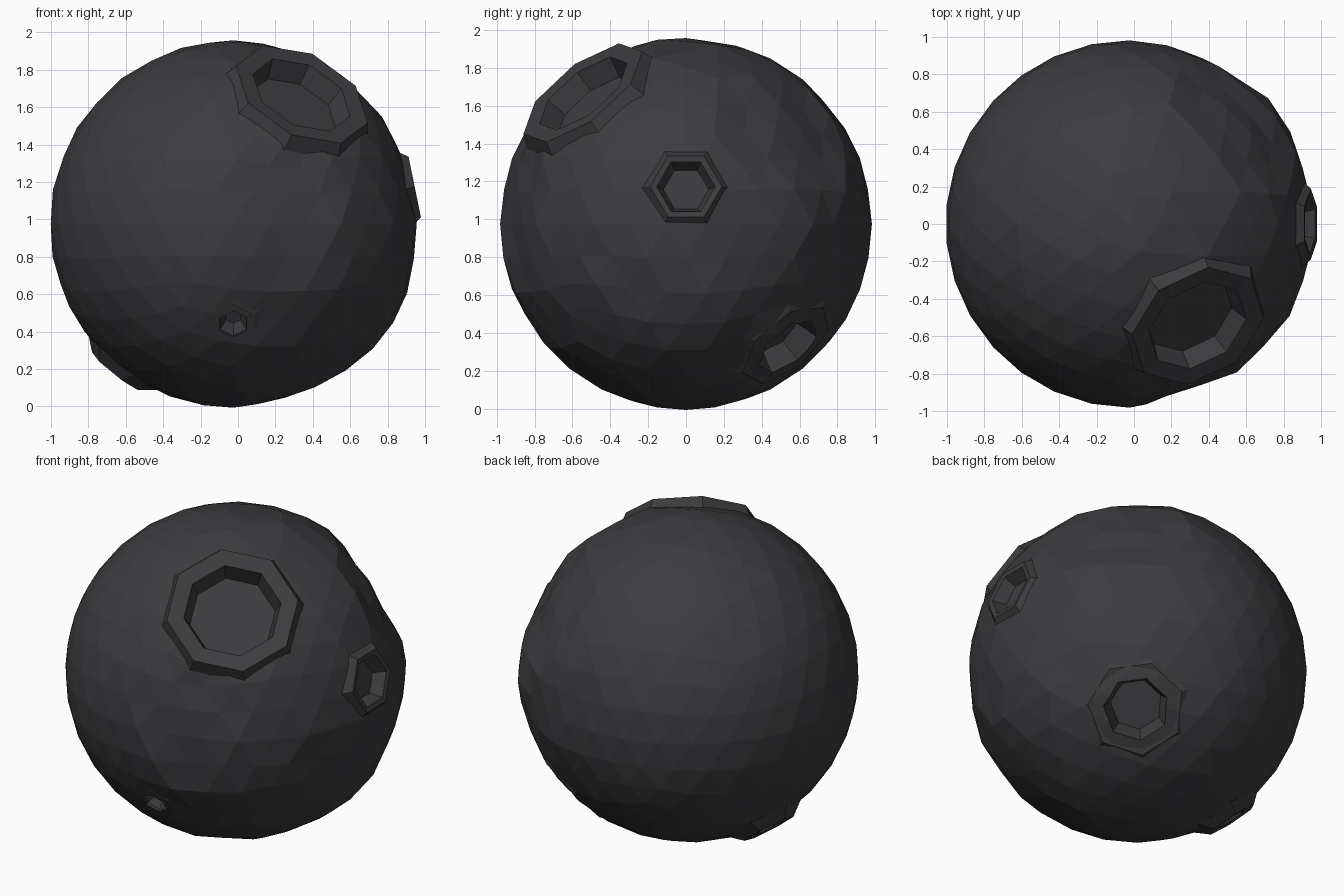
import bpy, bmesh, math, random
from mathutils import Vector, Matrix

if "Cube" in bpy.data.objects:
    bpy.data.objects.remove(bpy.data.objects["Cube"])

random.seed(4)
C = Vector((-0.025, 0, 0.975))
R = 0.982
mat = bpy.data.materials.new("dark_rock")
mat.diffuse_color = (0.045, 0.045, 0.05, 1)
mat.use_nodes = True
mat.node_tree.nodes["Principled BSDF"].inputs["Base Color"].default_value = mat.diffuse_color

# direction, sides, roll, rim height, base r, rim r, opening r, floor r, depth
CRATERS = {
    "large_crater": ((0.37, -0.55, 0.70), 8, 10, 0.955, 0.42, 0.385, 0.285, 0.25, 0.12),
    "right_crater": ((0.98, 0, 0.20), 6, 0, 0.99, 0.24, 0.19, 0.155, 0.12, 0.08),
    "front_crater": ((0, -0.83, -0.55), 6, 30, 0.965, 0.23, 0.13, 0.08, 0.045, 0.07),
    "back_crater": ((0.47, 0.55, -0.66), 7, 20, 0.945, 0.34, 0.28, 0.19, 0.15, 0.11),
    "left_crater": ((-0.62, 0.10, -0.77), 6, 30, 1.015, 0.27, 0.16, 0.09, 0.05, 0.08),
}
# shallow dents and bumps: direction, reach, amount
DENTS = [((0.28, -0.93, 0.10), 0.30, -0.03), ((0.60, 0.55, 0.55), 0.32, -0.035),
         ((0.80, 0.58, 0.0), 0.25, 0.02), ((0.80, 0.0, -0.50), 0.25, 0.02)]


def finish(name, bm):
    bmesh.ops.recalc_face_normals(bm, faces=bm.faces)
    me = bpy.data.meshes.new(name)
    bm.to_mesh(me)
    bm.free()
    ob = bpy.data.objects.new(name, me)
    bpy.context.collection.objects.link(ob)
    me.materials.append(mat)
    return ob


def frame(direction, roll):
    q = Vector(direction).normalized().to_track_quat('Z', 'Y')
    return (Matrix.Translation(C) @ q.to_matrix().to_4x4()
            @ Matrix.Rotation(math.radians(roll), 4, 'Z'))


def stack(name, profile, n, m, cap_start=False):
    """Turn (radius, height) points into n-sided rings, closing the last one."""
    bm = bmesh.new()
    rings = [[bm.verts.new(m @ Vector((r * math.cos(i * math.tau / n),
                                       r * math.sin(i * math.tau / n), h)))
              for i in range(n)] for r, h in profile]
    for a, b in zip(rings, rings[1:]):
        for i in range(n):
            j = (i + 1) % n
            bm.faces.new((a[i], a[j], b[j], b[i]))
    bm.faces.new(rings[-1])
    if cap_start:
        bm.faces.new(rings[0][::-1])
    return finish(name, bm)


# rock ball: subdivided icosahedron with a rougher right half
bm = bmesh.new()
bmesh.ops.create_icosphere(bm, subdivisions=1, radius=1)
bmesh.ops.subdivide_edges(bm, edges=bm.edges, cuts=5, use_grid_fill=True)
bmesh.ops.triangulate(bm, faces=bm.faces)
for v in bm.verts:
    d = v.co.normalized()
    r = R
    if d.x > 0.05:
        r += random.uniform(-0.014, 0.006)
    for p, reach, amt in DENTS:
        if (d - Vector(p).normalized()).length < reach:
            r += amt
    v.co = C + d * r
ball = finish("rock_ball", bm)

# craters: raised rim with a sunken floor, ball cut open beneath
for name, (d, n, roll, h, rb, rr, ro, rf, dep) in CRATERS.items():
    m = frame(d, roll)
    base = math.sqrt(R * R - rb * rb) - 0.02
    stack(name, [(rb, base), (rr, h), (ro, h - 0.005), (rf, h - dep)], n, m)
    rc = (ro + rf) / 2 + 0.02
    cut = stack(name + "_cutter", [(rc, h - dep - 0.03), (rc, 1.3)], n, m, True)
    cut.hide_render = True
    cut.hide_viewport = True
    mod = ball.modifiers.new(name, 'BOOLEAN')
    mod.operation = 'DIFFERENCE'
    mod.solver = 'EXACT'
    mod.object = cut
